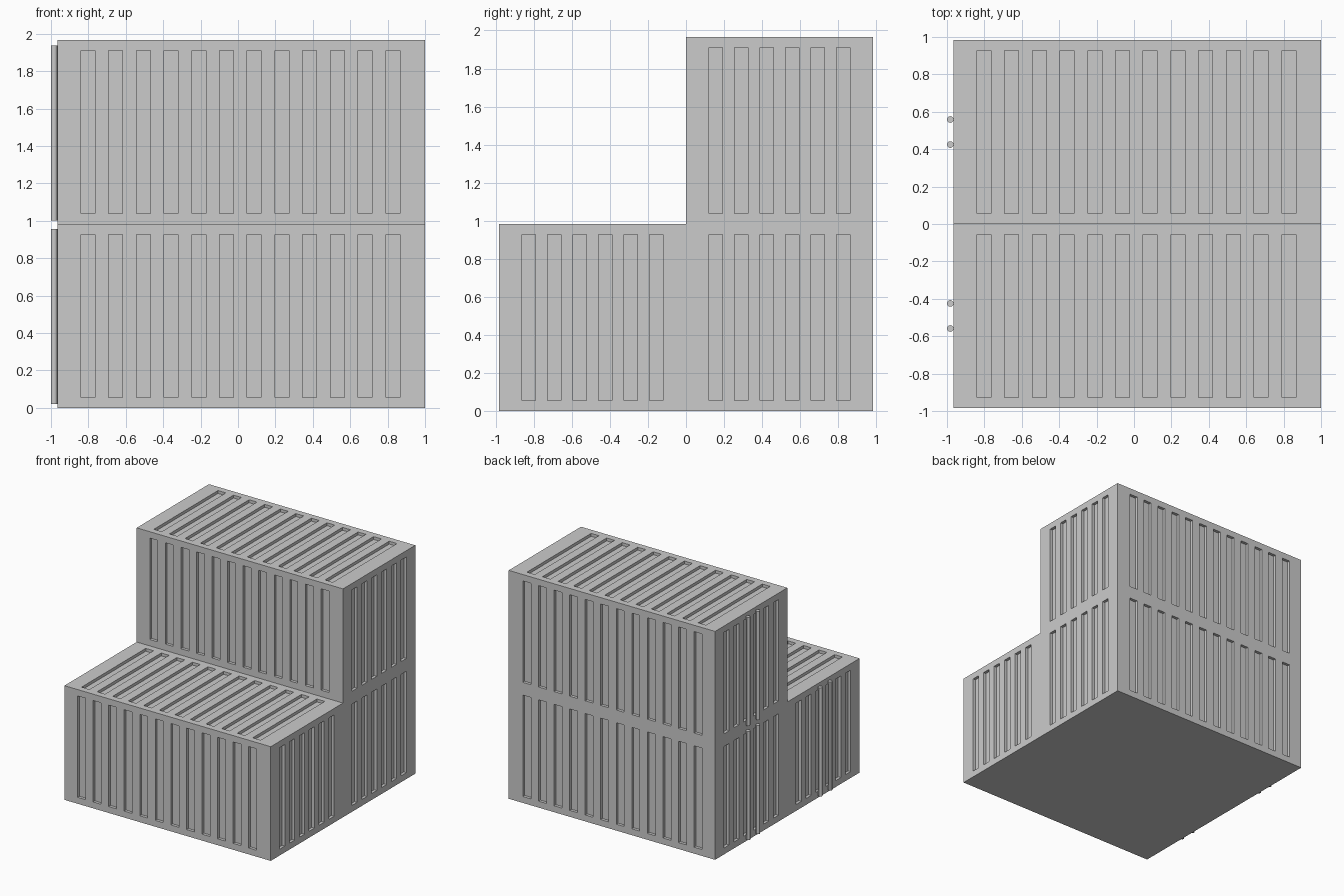
import bpy, bmesh
from mathutils import Vector

if "Cube" in bpy.data.objects:
    bpy.data.objects.remove(bpy.data.objects["Cube"])

X0, X1 = -0.965, 1.0      # body ends
S = 0.983                 # container depth and height
DEPTH = 0.025             # groove depth
MARGIN = 0.055            # plain border at groove ends
X, Y, Z = Vector((1, 0, 0)), Vector((0, 1, 0)), Vector((0, 0, 1))


def panel(bm, o, u, v, lu, lv, n=0, start=0, width=0, pitch=0):
    """Flat panel with n sunken rectangular grooves running along v."""
    normal = u.cross(v)

    def quad(*pts):
        bm.faces.new([bm.verts.new(o + u * a + v * b - normal * d) for a, b, d in pts])

    us = [0]
    for i in range(n):
        us += [start + i * pitch, start + i * pitch + width]
    us.append(lu)
    vs = [0, MARGIN, lv - MARGIN, lv]
    for i in range(len(us) - 1):
        for j in range(3):
            a, b, c, e = us[i], us[i + 1], vs[j], vs[j + 1]
            ring = [(a, c), (b, c), (b, e), (a, e)]
            if i % 2 and j == 1:
                quad(*[(p, q, DEPTH) for p, q in ring])
                for k in range(4):
                    p, q = ring[k], ring[(k + 1) % 4]
                    quad((*p, 0), (*q, 0), (*q, DEPTH), (*p, DEPTH))
            else:
                quad(*[(p, q, 0) for p, q in ring])


def finish(bm, name):
    mesh = bpy.data.meshes.new(name)
    bm.to_mesh(mesh)
    bm.free()
    ob = bpy.data.objects.new(name, mesh)
    bpy.context.collection.objects.link(ob)
    return ob


def container(name, y0, z0):
    bm = bmesh.new()
    y1, L = y0 + S, X1 - X0
    long_g = dict(n=12, width=0.075, pitch=0.1482)
    end_g = dict(n=6, start=0.121, width=0.07, pitch=0.1342)
    # long sides and roof
    panel(bm, Vector((X0, y0, z0)), X, Z, L, S, start=0.125, **long_g)
    panel(bm, Vector((X1, y1, z0)), -X, Z, L, S, start=0.135, **long_g)
    panel(bm, Vector((X0, y0, z0 + S)), X, Y, L, S, start=0.125, **long_g)
    # ends
    panel(bm, Vector((X1, y0, z0)), Y, Z, S, S, **end_g)
    panel(bm, Vector((X0, y1, z0)), -Y, Z, S, S, **end_g)
    # plain floor
    panel(bm, Vector((X0, y0, z0)), Y, X, S, L)
    bmesh.ops.remove_doubles(bm, verts=bm.verts, dist=1e-5)
    finish(bm, name)
    # pair of door locking rods
    for k, off in enumerate((0.4245, 0.5585)):
        bpy.ops.mesh.primitive_cylinder_add(
            vertices=12, radius=0.0178, depth=0.935,
            location=(-0.9822, y0 + off, z0 + 0.02 + 0.4675))
        rod = bpy.context.object
        rod.name = f"{name}_door_rod_{k + 1}"
        bpy.ops.object.shade_smooth_by_angle()


container("front_container", -S, 0)
container("back_container", 0, 0)
container("upper_container", 0, S)
